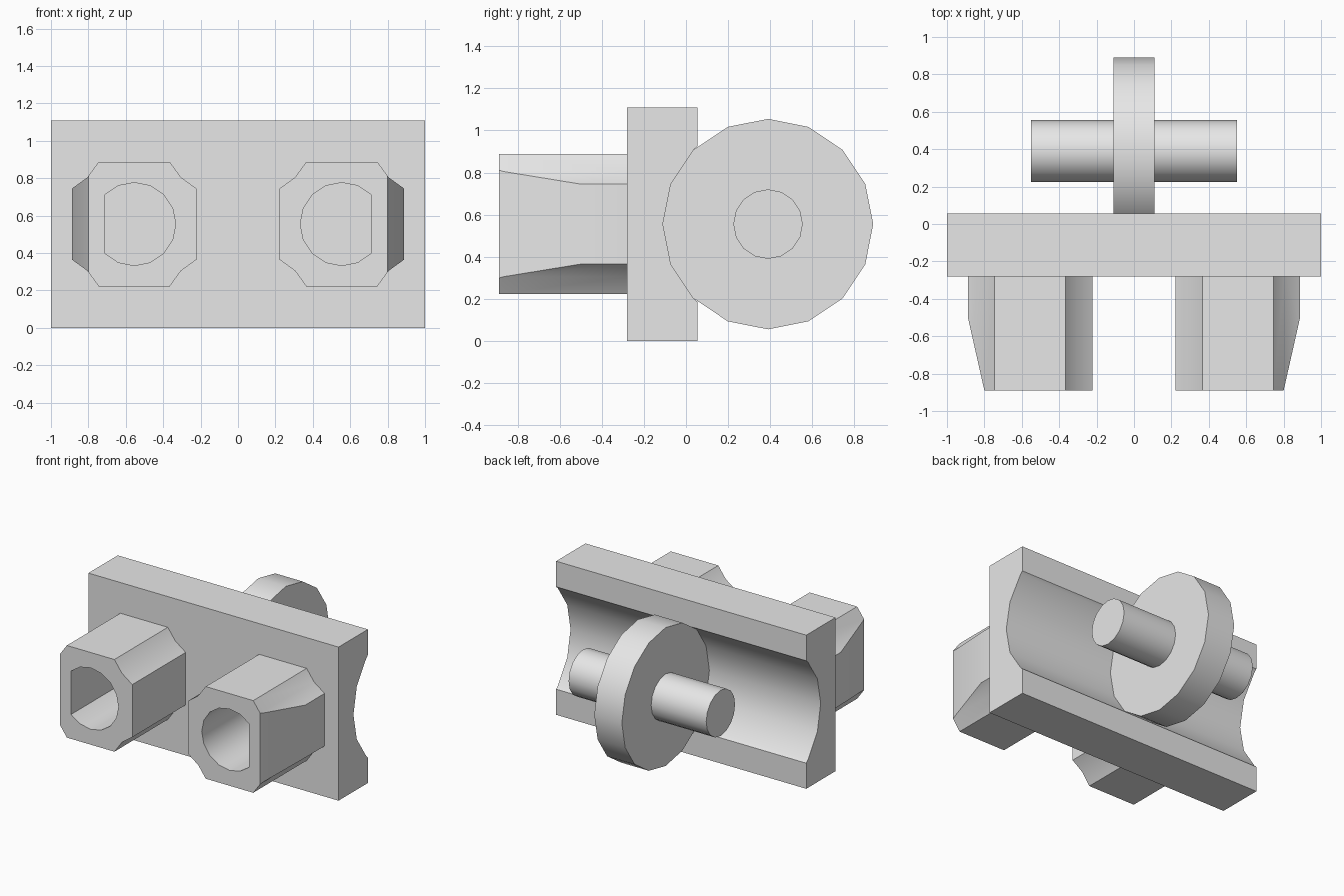
import bpy, bmesh
from math import sin, cos, pi, radians
from mathutils import Vector

old = bpy.data.objects.get("Cube")
if old:
    bpy.data.objects.remove(old, do_unlink=True)

grey = bpy.data.materials.new("light grey")
grey.use_nodes = True
COLOUR = (0.8, 0.8, 0.8, 1)
grey.diffuse_color = COLOUR
grey.node_tree.nodes["Principled BSDF"].inputs["Base Color"].default_value = COLOUR

MID_Z = 0.555      # height of the axle and the posts
AXLE_Y = 0.39
POST_X = 0.555
PLATE_FRONT, PLATE_BACK = -0.28, 0.055
POST_FRONT = -0.89


def ring(cu, cv, r, steps):
    """Points of a 16-sided circle at the given step numbers."""
    return [(cu + r * cos(i * pi / 8), cv + r * sin(i * pi / 8)) for i in steps]


def prism(name, profile, axis, start, end, cut=None):
    """Extrude a profile along x (profile in y, z) or y (profile in x, z)."""
    def place(u, v, t):
        return (t, u, v) if axis == "x" else (u, t, v)
    bm = bmesh.new()
    face = bm.faces.new([bm.verts.new(place(u, v, start)) for u, v in profile])
    new = bmesh.ops.extrude_face_region(bm, geom=[face])["geom"]
    shift = Vector(place(0, 0, end - start))
    bmesh.ops.translate(bm, vec=shift, verts=[g for g in new if isinstance(g, bmesh.types.BMVert)])
    if cut:
        geom = bm.verts[:] + bm.edges[:] + bm.faces[:]
        bmesh.ops.bisect_plane(bm, geom=geom, plane_co=cut[0], plane_no=cut[1], clear_outer=True)
        bmesh.ops.holes_fill(bm, edges=[e for e in bm.edges if e.is_boundary])
    bmesh.ops.recalc_face_normals(bm, faces=bm.faces)
    mesh = bpy.data.meshes.new(name)
    bm.to_mesh(mesh)
    bm.free()
    mesh.materials.append(grey)
    obj = bpy.data.objects.new(name, mesh)
    bpy.context.collection.objects.link(obj)
    return obj


def select(obj):
    bpy.ops.object.select_all(action="DESELECT")
    obj.select_set(True)
    bpy.context.view_layer.objects.active = obj


def smooth(obj):
    select(obj)
    bpy.ops.object.shade_smooth_by_angle(angle=radians(30))


# Wheel and axle
smooth(prism("wheel", ring(AXLE_Y, MID_Z, 0.5, range(16)), "x", -0.11, 0.11))
smooth(prism("axle", ring(AXLE_Y, MID_Z, 0.165, range(16)), "x", -0.55, 0.55))

# Plate with a wheel-shaped groove along its back
groove = ring(AXLE_Y, MID_Z, 0.5, range(6, 11))
plate_profile = [(PLATE_FRONT, 0), (PLATE_FRONT, 1.11), (PLATE_BACK, 1.11),
                 (PLATE_BACK, MID_Z + 0.37), *groove,
                 (PLATE_BACK, MID_Z - 0.37), (PLATE_BACK, 0)]
smooth(prism("plate", plate_profile, "x", -1, 1))

# Square post with hollowed corners and a tapered outer side
corner = [(0.333, 0.19), (0.25, 0.25), (0.19, 0.333)]
outline = []
for su, sv in ((1, 1), (-1, 1), (-1, -1), (1, -1)):
    pts = corner if su * sv > 0 else corner[::-1]
    outline += [(POST_X + su * u, MID_Z + sv * v) for u, v in pts]
taper = (Vector((0.888, -0.5, 0)), Vector((0.39, -0.088, 0)).normalized())
post = prism("posts", outline, "y", POST_FRONT, PLATE_FRONT + 0.005, taper)

# Bore with a flat on the outer side
bore = prism("bore_cutter", ring(POST_X, MID_Z, 0.222, range(2, 15)), "y", -1, -0.2)
bore.hide_render = True
boolean = post.modifiers.new("bore", "BOOLEAN")
boolean.operation, boolean.solver, boolean.object = "DIFFERENCE", "EXACT", bore
post.modifiers.new("mirror", "MIRROR")
select(post)
for mod in ("bore", "mirror"):
    bpy.ops.object.modifier_apply(modifier=mod)
bpy.data.objects.remove(bore, do_unlink=True)
smooth(post)
